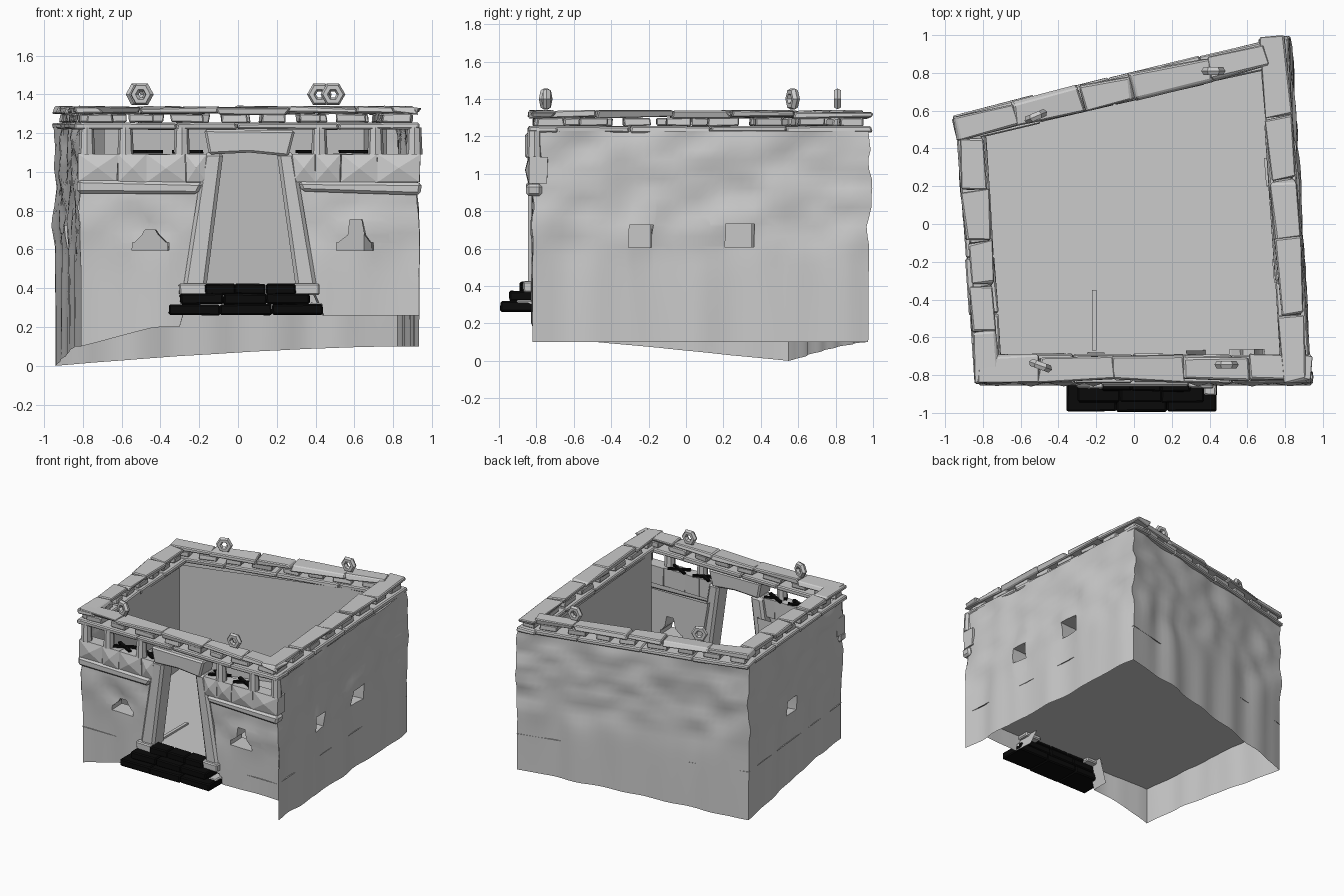
import bpy, bmesh, math, random
from mathutils import Vector, Matrix, noise

if "Cube" in bpy.data.objects:
    bpy.data.objects.remove(bpy.data.objects["Cube"])
random.seed(4)

dark = bpy.data.materials.new("dark_wood")
dark.diffuse_color = (0.003, 0.003, 0.003, 1)
dark.use_nodes = True
dark.node_tree.nodes["Principled BSDF"].inputs["Base Color"].default_value = dark.diffuse_color


def finish(name, bm, mat=None, bevel=0, smooth=False):
    bmesh.ops.recalc_face_normals(bm, faces=bm.faces[:])
    me = bpy.data.meshes.new(name)
    bm.to_mesh(me)
    bm.free()
    ob = bpy.data.objects.new(name, me)
    bpy.context.collection.objects.link(ob)
    if mat:
        me.materials.append(mat)
    if bevel:
        m = ob.modifiers.new("bevel", 'BEVEL')
        m.width, m.segments = bevel, 1
    if smooth:
        bpy.ops.object.select_all(action='DESELECT')
        ob.select_set(True)
        bpy.context.view_layer.objects.active = ob
        bpy.ops.object.shade_smooth_by_angle(angle=math.radians(40))
    return ob


def block(bm, c, size, rz=0.0, jit=0.0):
    """Add a slightly irregular stone box."""
    M = Matrix.Translation(c) @ Matrix.Rotation(rz, 4, 'Z') @ Matrix.Diagonal((*size, 1))
    vs = bmesh.ops.create_cube(bm, size=1, matrix=M)['verts']
    for v in vs:
        v.co += Vector((random.uniform(-jit, jit), random.uniform(-jit, jit), random.uniform(-jit, jit) * .5))
    return vs


def prism(bm, pts, y0, y1):
    """Front outline (x, z) extruded in depth."""
    a = [bm.verts.new((x, y0, z)) for x, z in pts]
    b = [bm.verts.new((x, y1, z)) for x, z in pts]
    bm.faces.new(a)
    bm.faces.new(b[::-1])
    for i in range(len(a)):
        j = (i + 1) % len(a)
        bm.faces.new((a[i], b[i], b[j], a[j]))


def cut(bm, poly):
    """Cut a convex (x, z) outline out of a flat grid."""
    xs, zs = [p[0] for p in poly], [p[1] for p in poly]
    sides = []
    for (x0, z0), (x1, z1) in zip(poly, poly[1:] + poly[:1]):
        sides.append((Vector((x0, 0, z0)), Vector((z1 - z0, 0, x0 - x1))))
    for co, no in sides:
        fs = [f for f in bm.faces if min(xs) - .07 < f.calc_center_median().x < max(xs) + .07
              and min(zs) - .07 < f.calc_center_median().z < max(zs) + .07]
        geom = set(fs) | {e for f in fs for e in f.edges} | {v for f in fs for v in f.verts}
        bmesh.ops.bisect_plane(bm, geom=list(geom), dist=1e-5, plane_co=co, plane_no=no.normalized())
    gone = [f for f in bm.faces if all((f.calc_center_median() - co).dot(no) < 0 for co, no in sides)]
    bmesh.ops.delete(bm, geom=gone, context='FACES')


def skin(name, ends, inner_ends, top, base, holes, rough, inside=False):
    """One wall surface: rough outside with window reveals, or plain inside."""
    A, B, Ai, Bi = [Vector((*p, 0)) for p in (*ends, *inner_ends)]
    L, Di = (B - A).length, Bi - Ai
    nx, nz = int(L / .05), int(top / .05)
    bm = bmesh.new()
    g = [[bm.verts.new((L * i / nx, 0, top * j / nz)) for j in range(nz + 1)] for i in range(nx + 1)]
    for i in range(nx):
        for j in range(nz):
            bm.faces.new((g[i][j], g[i + 1][j], g[i + 1][j + 1], g[i][j + 1]))
    for h in holes:
        cut(bm, h)
    if not inside:
        rim = []
        for e in bm.edges:
            m = (e.verts[0].co + e.verts[1].co) / 2
            if e.is_boundary and 1e-3 < m.x < L - 1e-3 and 1e-3 < m.z < top - 1e-3:
                rim.append(e)
        for el in bmesh.ops.extrude_edge_only(bm, edges=rim)['geom']:
            if isinstance(el, bmesh.types.BMVert):
                el.co.y = 1
    for v in bm.verts:
        t, d, z = v.co.x / L, v.co.y, v.co.z
        if z < .42:
            b = .39 if inside else base(t)
            z = b + z / .42 * (.42 - b)
        p = A.lerp(B, t)
        if inside or d:
            # straight through the wall onto the inner face
            p = Ai + Di * min(1, max(0, (p - Ai).dot(Di) / Di.length_squared))
        else:
            # chipped stone above, fading to vertical flutes near the ground
            zs = .5 * (z + .6 + math.sqrt((z - .6) ** 2 + .02))
            n = noise.noise_vector(Vector((p.x * 5, p.y * 5, zs * 9)))
            p += Vector((n.x, n.y, 0)) * rough
        v.co = (p.x, p.y, z)
    bmesh.ops.remove_doubles(bm, verts=bm.verts[:], dist=1e-5)
    finish(name, bm, smooth=True)


def rect(s, z, w, h):
    return [(s - w, z - h), (s + w, z - h), (s + w, z + h), (s - w, z + h)]


# Outer and inner wall corners
FL, FR, BR, BL = (-.815, -.82), (.93, -.82), (.825, .98), (-.945, .555)
fl, fr, br, bl = (-.69, -.69), (.77, -.66), (.65, .82), (-.80, .40)


def bell(x, top, dx=0):
    s = x + .815
    c = s + dx
    return [rect(s, .615, .095, .02),
            [(s - .085, .635), (s + .085, .635), (c + .045, .675), (c - .045, .675)],
            [(c - .045, .675), (c + .045, .675), (c + .03, top), (c - .03, top)]]


door = [(.515, -.01), (1.255, -.01), (1.085, 1.0), (.67, 1.0)]
walls = [
    ("front_wall", (FL, FR), (fl, fr), .95,
     lambda t: .1 + .1 * min(t / .22, 1) if t < .35 else .26,
     [door] + bell(-.455, .70) + bell(.6, .755, .01), .018),
    ("right_wall", (FR, BR), (fr, br), 1.23, lambda t: .1,
     [rect(.585, .665, .06, .06), rect(1.11, .67, .075, .062)], .026),
    ("back_wall", (BR, BL), (br, bl), 1.23, lambda t: .1 * (1 - t ** 1.5), [], .026),
    ("left_wall", (BL, FL), (bl, fl), 1.23, lambda t: .1 * min(1, t * 1.35), [rect(.64, .665, .06, .06)], .026),
]
for n, e, i, top, base, holes, r in walls:
    skin(n, e, i, top, base, holes, r)
    skin(n + "_inside", e, i, top, base, holes, 0, True)

# Floor with a loose plank
bm = bmesh.new()
bm.faces.new([bm.verts.new((x, y, .39)) for x, y in (FL, FR, BR, BL)])
finish("floor", bm)
bm = bmesh.new()
block(bm, (-.21, -.51, .397), (.025, .32, .014))
finish("floor_plank", bm)

# Parapet: beam course, spacer stones and cap stones on every side
sides = [((-.82, -.765), (.94, -.765)), ((.86, -.84), (.735, .99)),
         ((.70, .895), (-.945, .505)), ((-.86, .46), (-.77, -.84))]
beams, spacers, caps = bmesh.new(), bmesh.new(), bmesh.new()
for k, (a, b) in enumerate(sides):
    a, b = Vector((*a, 0)), Vector((*b, 0))
    L, rz = (b - a).length, math.atan2(b.y - a.y, b.x - a.x)

    def course(bm, n, fill, z, h, w, jit):
        cuts = [0] + [(i + random.uniform(-.18, .18)) / n for i in range(1, n)] + [1]
        for t0, t1 in zip(cuts, cuts[1:]):
            p = a.lerp(b, (t0 + t1) / 2)
            block(bm, (p.x, p.y, z), ((t1 - t0) * L * fill, w, h), rz, jit)
    course(beams, 4, .995, 1.237, .034, .15, .006)
    course(spacers, 8, .62, 1.277, .044, .10, .006)
    course(caps, 5, .985, 1.318, .034, .13, .016)
finish("parapet_beam", beams, bevel=.008)
finish("parapet_spacers", spacers, bevel=.006)
finish("cap_stones", caps, bevel=.007)

# Hexagonal tie rings standing on the parapet
for x, y, rz in ((-.495, -.75, -.35), (.49, -.745, 0), (-.52, .57, .4), (.42, .81, 0)):
    bpy.ops.mesh.primitive_torus_add(major_segments=6, minor_segments=6, major_radius=.041,
                                     minor_radius=.023, location=(x, y, 1.40),
                                     rotation=(math.pi / 2, 0, rz))
    bpy.context.object.name = "tie_ring"

# Facade frieze: row of pyramid-faced blocks above a ledge
bm = bmesh.new()
for row in ([-.83, -.62, -.47, -.27, -.16], [.28, .40, .53, .72, .94]):
    for x0, x1 in zip(row, row[1:]):
        block(bm, ((x0 + x1) / 2, -.79, 1.02), (x1 - x0 - .004, .10, .145), 0, .004)
bm.normal_update()
bmesh.ops.poke(bm, faces=[f for f in bm.faces if f.normal.y < -.8], offset=.02)
finish("pyramid_blocks", bm)

bm = bmesh.new()
prism(bm, [(-.83, .89), (-.21, .885), (-.18, .945), (-.5, .952), (-.83, .96)], -.855, -.77)
prism(bm, [(.33, .90), (.62, .89), (.94, .88), (.95, .945), (.31, .95)], -.855, -.77)
finish("ledge", bm, bevel=.015)

# Short columns in the openings, mirrored about the door axis
bm = bmesh.new()
for off in (.845, .645, .355):
    for x in (.065 - off, .065 + off):
        bmesh.ops.create_cone(bm, cap_ends=True, segments=8, radius1=.042, radius2=.036, depth=.14,
                              matrix=Matrix.Translation((x, -.81, 1.16)))
finish("gallery_columns", bm, smooth=True)

# Dark crossed sticks lying in the openings
bm = bmesh.new()
for x in (-.47, -.26, .38, .60):
    for r in (.45, -.5):
        block(bm, (x, -.77, 1.105), (.17, .022, .016), r, .003)
finish("crossed_sticks", bm, dark)

# Door frame
bm = bmesh.new()
prism(bm, [(-.285, .39), (-.165, .39), (-.075, 1.1), (-.175, 1.1)], -.845, -.70)
prism(bm, [(.30, .39), (.41, .39), (.29, 1.1), (.20, 1.1)], -.845, -.70)
finish("door_jambs", bm, bevel=.018)
bm = bmesh.new()
prism(bm, [(-.15, 1.09), (.06, 1.10), (.26, 1.08), (.295, 1.215), (-.175, 1.22)], -.86, -.70)
finish("door_lintel", bm, bevel=.012)
bm = bmesh.new()
for x in (-.235, .355):
    block(bm, (x, -.80, .395), (.14, .14, .06), 0, .005)
block(bm, (.40, -.85, .295), (.07, .12, .06), 0, .005)
finish("jamb_bases", bm, bevel=.008)

# Dark timber steps
bm = bmesh.new()
for z, x0, x1, y0 in ((.29, -.36, .44, -.99), (.345, -.30, .37, -.945), (.395, -.17, .30, -.885)):
    n = 3
    for i in range(n):
        w = (x1 - x0) / n
        block(bm, (x0 + w * (i + .5), (y0 - .78) / 2, z), (w * .99, -.78 - y0, .056), 0, .005)
finish("entrance_steps", bm, dark, bevel=.008)
